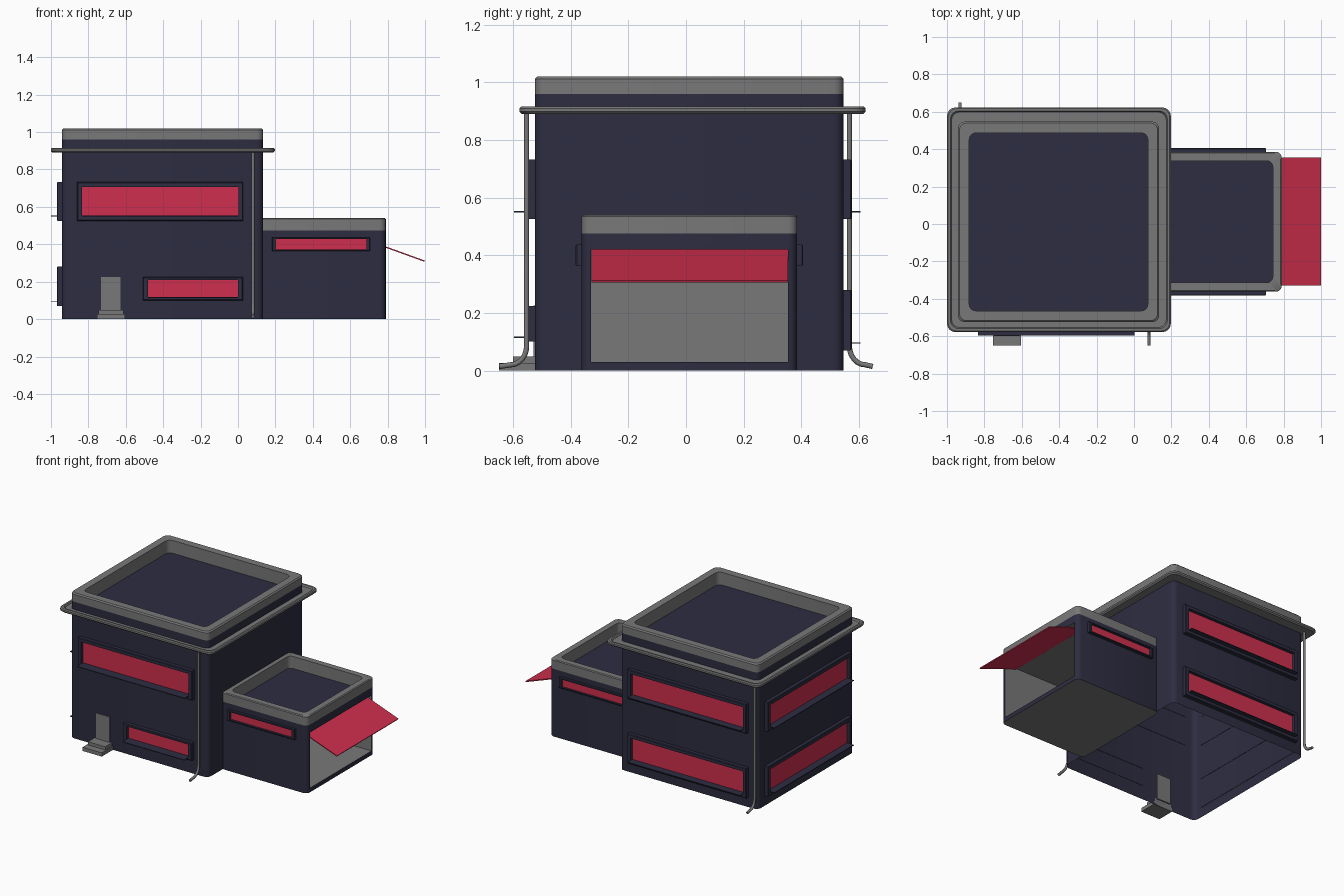
import bpy, bmesh, math
from mathutils import Matrix, Vector

if "Cube" in bpy.data.objects:
    bpy.data.objects.remove(bpy.data.objects["Cube"])


def material(name, rgb):
    m = bpy.data.materials.new(name)
    m.diffuse_color = (*rgb, 1)
    m.use_nodes = True
    m.node_tree.nodes["Principled BSDF"].inputs["Base Color"].default_value = m.diffuse_color
    return m


NAVY = material("navy", (0.026, 0.026, 0.053))
GREY = material("grey", (0.19, 0.19, 0.19))
RED = material("red", (0.62, 0.028, 0.075))
MATS = [NAVY, GREY, RED]


def finish(name, bm, mats=MATS):
    me = bpy.data.meshes.new(name)
    bm.to_mesh(me)
    bm.free()
    for m in mats:
        me.materials.append(m)
    for p in me.polygons:
        p.use_smooth = True
    me.set_sharp_from_angle(angle=math.radians(35))
    ob = bpy.data.objects.new(name, me)
    bpy.context.collection.objects.link(ob)
    return ob


def outline(rect, r, inset):
    """Rounded (or square if r == 0) rectangle, counter-clockwise."""
    ix, iy = inset if isinstance(inset, tuple) else (inset, inset)
    x0, x1, y0, y1 = rect[0] + ix, rect[1] - ix, rect[2] + iy, rect[3] - iy
    corners = [(x1, y1), (x0, y1), (x0, y0), (x1, y0)]
    if r == 0:
        return corners
    pts = []
    for k, (cx, cy) in enumerate(corners):
        sx, sy = (1, -1, -1, 1)[k], (1, 1, -1, -1)[k]
        for i in range(5):
            a = math.pi / 2 * (k + i / 4)
            pts.append((cx - sx * r + r * math.cos(a), cy - sy * r + r * math.sin(a)))
    return pts


def loft(rect, r, rings, mats, cap=None, mat=None):
    """Stack outlines (inset, height); mats gives a material index per band."""
    bm = bmesh.new()
    loops = [[bm.verts.new((x, y, h)) for x, y in outline(rect, r, ins)] for ins, h in rings]
    n = len(loops[0])
    for a, b, m in zip(loops, loops[1:], mats):
        for i in range(n):
            j = (i + 1) % n
            bm.faces.new((a[i], a[j], b[j], b[i])).material_index = m
    if cap is not None:
        bm.faces.new(loops[-1]).material_index = cap
    if mat:
        bm.transform(mat)
    return bm, loops


def box(name, x, y, z, mat):
    bm = bmesh.new()
    bmesh.ops.create_cube(bm, size=1)
    bm.transform(Matrix.Translation(((x[0] + x[1]) / 2, (y[0] + y[1]) / 2, (z[0] + z[1]) / 2))
                 @ Matrix.Diagonal((x[1] - x[0], y[1] - y[0], z[1] - z[0], 1)))
    return finish(name, bm, [mat])


# main building: shell open below, parapet and sunken roof
W, E, S, N = -0.941, 0.134, -0.524, 0.547
bm, _ = loft((W, E, S, N), 0.035,
             [(0, 0), (0, 0.96), (0, 1.012), (0.008, 1.02), (0.06, 1.02), (0.06, 0.93)],
             [0, 1, 1, 1, 1], cap=0)
finish("main_building", bm)

# gutter ledge around the main building
bm, _ = loft((-1.0, 0.197, -0.578, 0.623), 0.045,
             [(0.08, 0.89), (0.008, 0.89), (0, 0.898), (0, 0.91), (0.006, 0.916),
              (0.018, 0.916), (0.024, 0.905), (0.08, 0.905)], [1] * 7)
finish("gutter_ledge", bm)

# garage with a hollowed opening on its end
bm, loops = loft((0.115, 0.79, -0.362, 0.386), 0.032,
                 [(0, 0), (0, 0.03), (0, 0.42), (0, 0.475), (0, 0.535), (0.006, 0.54),
                  (0.048, 0.54), (0.048, 0.455)], [0, 0, 0, 1, 1, 1, 1], cap=0)
bm.faces.new(list(reversed(loops[0]))).material_index = 1
bm.normal_update()
front = [f for f in bm.faces if f.normal.x > 0.99 and 0.1 < f.calc_center_median().z < 0.3
         and f.calc_area() > 0.1]
ret = bmesh.ops.extrude_face_region(bm, geom=front)
inner = [v for v in ret["geom"] if isinstance(v, bmesh.types.BMVert)]
bmesh.ops.translate(bm, verts=inner, vec=(-0.6, 0, 0))
left = [f for f in front if f.is_valid]
if left:
    bmesh.ops.delete(bm, geom=left, context="FACES_ONLY")
for v in inner:
    for f in v.link_faces:
        f.material_index = 1
finish("garage", bm)

# tilted garage door
bm = bmesh.new()
bmesh.ops.create_cube(bm, size=1)
bm.transform(Matrix.Translation((0.848, 0.013, 0.364))
             @ Matrix.Rotation(math.atan2(0.11, 0.304), 4, "Y")
             @ Matrix.Diagonal((0.32, 0.683, 0.007, 1)))
finish("garage_door", bm, [RED])


# windows: raised navy frame, recessed red glass, thin sill
def window(name, normal, wall, span, z, margin, depth=0.028, sill=0.0):
    n = Vector(normal)
    v = Vector((0, 0, 1))
    u = v.cross(n)
    mat = Matrix((u, v, n)).transposed().to_4x4()
    mat.translation = n * abs(wall) * (1 if n.dot(Vector((wall, wall, 0))) > 0 else -1)
    s = u.x + u.y
    u0, u1 = sorted((s * span[0], s * span[1]))
    bm, _ = loft((u0, u1, z[0], z[1]), 0,
                 [(0, -0.002), (0, depth - 0.004), (0.004, depth), (margin, depth), (margin, 0.006)],
                 [0] * 4, cap=2, mat=mat)
    finish(name, bm)
    if sill:
        zs = z[0] + margin[1]
        bm, _ = loft((u0 + margin[0], u1 - margin[0], zs - 0.002, zs + 0.003), 0,
                     [(0, 0.006), (0, sill)], [0], cap=0, mat=mat)
        finish(name + "_sill", bm)


F, B, L = (0, -1, 0), (0, 1, 0), (-1, 0, 0)
BIG = (0.025, 0.025)
UP, LOW = (0.525, 0.732), (0.07, 0.28)
window("front_upper_window", F, S, (-0.86, 0.028), UP, BIG, sill=0.072)
window("front_lower_window", F, S, (-0.508, 0.026), (0.1, 0.224), (0.027, 0.015), sill=0.072)
for label, z in (("upper", UP), ("lower", LOW)):
    window("back_%s_window" % label, B, N, (-0.87, 0.055), z, BIG, sill=0.058)
    window("left_%s_window" % label, L, W, (-0.46, 0.47), z, BIG, sill=0.059)
window("garage_front_window", F, -0.362, (0.182, 0.706), (0.363, 0.437), (0.02, 0.009), 0.021)
window("garage_back_window", B, 0.386, (0.182, 0.706), (0.363, 0.437), (0.02, 0.009), 0.02)

# front door and steps
box("front_door", (-0.733, -0.627), (-0.53, -0.515), (0.045, 0.226), GREY)
box("lower_step", (-0.754, -0.605), (-0.649, S), (0, 0.026), GREY)
box("upper_step", (-0.747, -0.612), (-0.6, S), (0.026, 0.048), GREY)


# drain pipes with a curved outlet
def pipe(name, x, y, side):
    pts = [(y, 0.895)]
    for i in range(7):
        a = math.pi / 2 * i / 6
        pts.append((y + side * 0.055 * (1 - math.cos(a)), 0.085 - 0.065 * math.sin(a)))
    pts.append((side * 0.648, 0.014))
    cu = bpy.data.curves.new(name, "CURVE")
    cu.dimensions = "3D"
    cu.bevel_depth = 0.009
    cu.bevel_resolution = 2
    cu.use_fill_caps = True
    sp = cu.splines.new("POLY")
    sp.points.add(len(pts) - 1)
    for p, (py, pz) in zip(sp.points, pts):
        p.co = (x, py, pz, 1)
    cu.materials.append(GREY)
    bpy.context.collection.objects.link(bpy.data.objects.new(name, cu))


pipe("front_drain_pipe", 0.08, -0.553, -1)
pipe("back_drain_pipe", -0.93, 0.567, 1)
